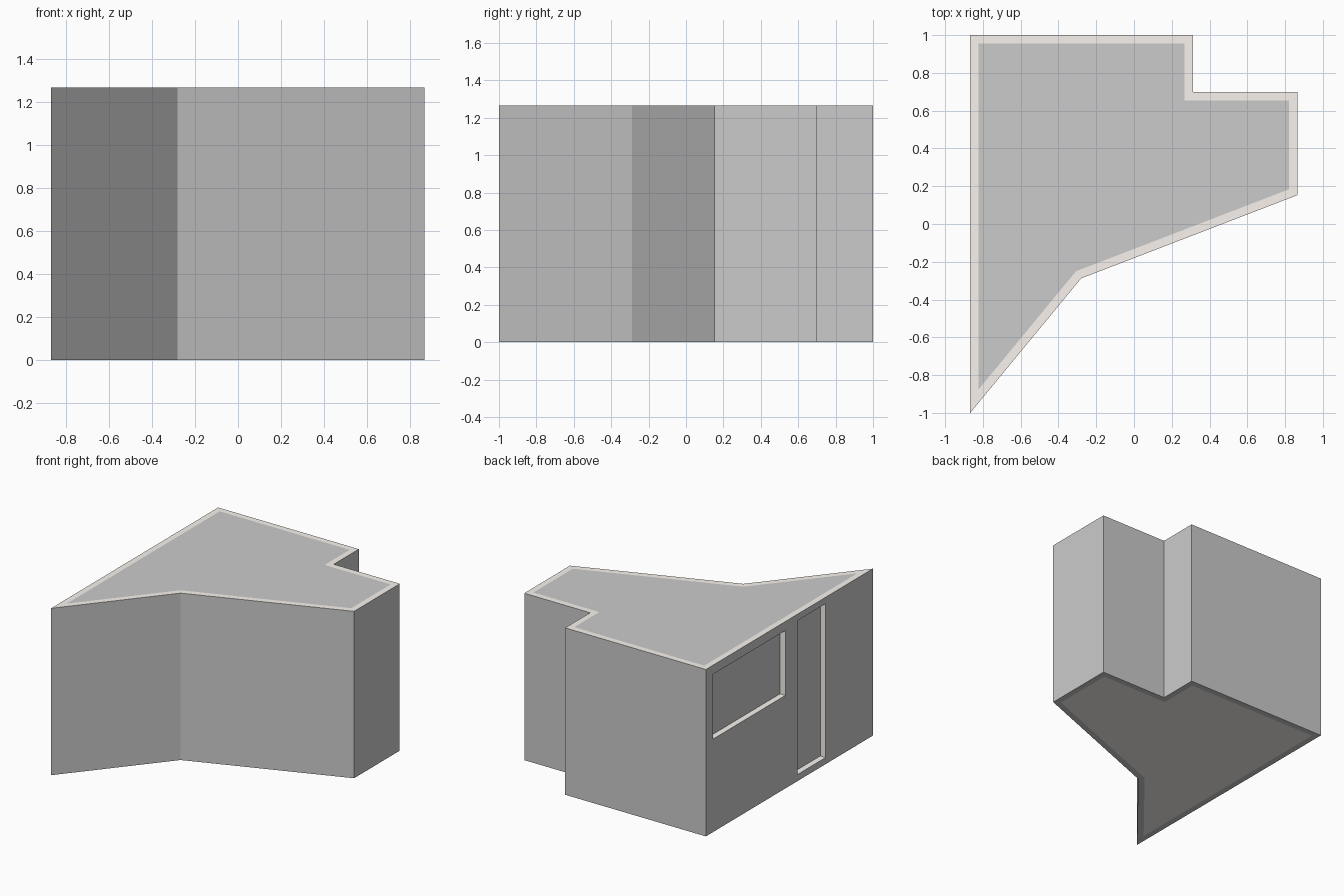
import bpy
import bmesh
from mathutils import Vector

if "Cube" in bpy.data.objects:
    bpy.data.objects.remove(bpy.data.objects["Cube"])

HEIGHT, WALL = 1.265, 0.045
PLAN = [(-0.867, -1), (-0.28, -0.288), (0.866, 0.153), (0.866, 0.70),
        (0.313, 0.70), (0.313, 1), (-0.867, 1)]  # counter-clockwise


def material(name, color):
    m = bpy.data.materials.new(name)
    m.diffuse_color = (*color, 1)
    m.use_nodes = True
    m.node_tree.nodes["Principled BSDF"].inputs["Base Color"].default_value = m.diffuse_color
    return m


def inset(points, d):
    """Mitred inward offset of a counter-clockwise outline."""
    out = []
    for i, p in enumerate(points):
        p = Vector(p)
        a = (p - Vector(points[i - 1])).normalized()
        b = (Vector(points[(i + 1) % len(points)]) - p).normalized()
        na, nb = Vector((-a.y, a.x)), Vector((-b.y, b.x))
        out.append(p + (na + nb) * d / (1 + na.dot(nb)))
    return out


def finish(bm, name, mats):
    bmesh.ops.recalc_face_normals(bm, faces=bm.faces)
    mesh = bpy.data.meshes.new(name)
    bm.to_mesh(mesh)
    bm.free()
    for m in mats:
        mesh.materials.append(m)
    obj = bpy.data.objects.new(name, mesh)
    bpy.context.collection.objects.link(obj)
    return obj


def rings(bm, points):
    return [[bm.verts.new((p[0], p[1], z)) for p in points] for z in (0, HEIGHT)]


cream = material("cream_edge", (0.95, 0.90, 0.85))
grey = material("grey_face", (0.8, 0.8, 0.8))
inner = inset(PLAN, WALL)
n = len(PLAN)

# Outer walls: grey outside, cream cut edges
bm = bmesh.new()
ob, ot = rings(bm, PLAN)
ib, it = rings(bm, inner)
for i in range(n):
    j = (i + 1) % n
    bm.faces.new((ob[i], ob[j], ot[j], ot[i])).material_index = 1
    bm.faces.new((ib[j], ib[i], it[i], it[j])).material_index = 1
    bm.faces.new((ot[i], ot[j], it[j], it[i]))
    bm.faces.new((ob[j], ob[i], ib[i], ib[j])).material_index = 1
walls = finish(bm, "walls", [cream, grey])

# Room core: ceiling, floor and the panels seen through the openings
bm = bmesh.new()
cb, ct = rings(bm, inner)
bm.faces.new(ct)
bm.faces.new(cb[::-1]).material_index = 1
for i in range(n):
    j = (i + 1) % n
    bm.faces.new((cb[i], cb[j], ct[j], ct[i]))
finish(bm, "room_core", [grey, cream])

# Window and door openings in the left wall
for name, y0, y1, z0, z1 in (("window_cutter", 0.048, 0.916, 0.705, 1.196),
                             ("door_cutter", -0.434, -0.096, 0.05, 1.216)):
    bm = bmesh.new()
    bmesh.ops.create_cube(bm, size=1)
    bmesh.ops.scale(bm, verts=bm.verts, vec=(0.2, y1 - y0, z1 - z0))
    bmesh.ops.translate(bm, verts=bm.verts,
                        vec=(-0.867, (y0 + y1) / 2, (z0 + z1) / 2))
    cutter = finish(bm, name, [cream])
    cutter.hide_render = True
    cutter.hide_viewport = True
    cut = walls.modifiers.new(name, 'BOOLEAN')
    cut.operation = 'DIFFERENCE'
    cut.solver = 'EXACT'
    cut.object = cutter
